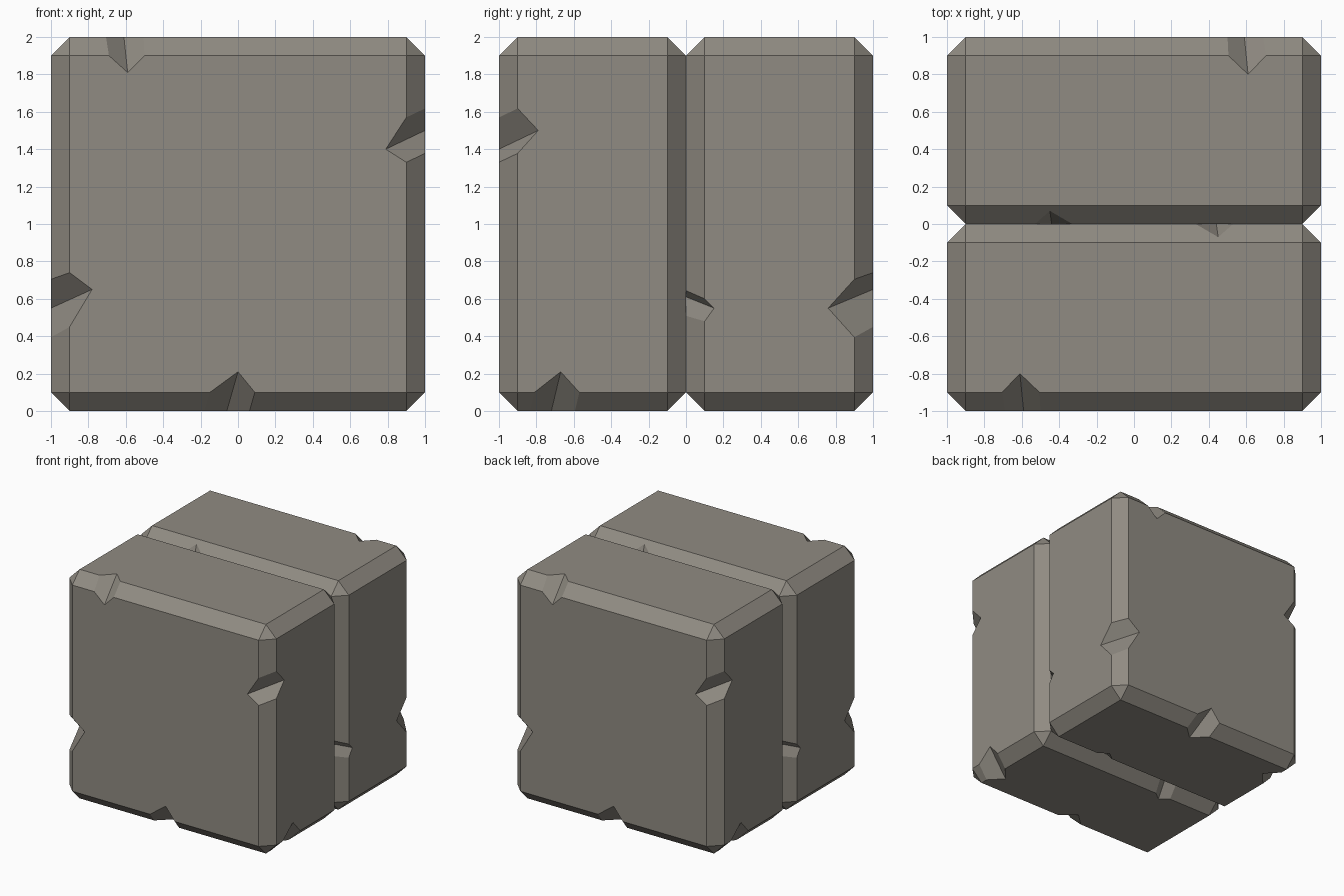
import bpy, bmesh
from math import pi
from mathutils import Vector, Matrix

if "Cube" in bpy.data.objects:
    bpy.data.objects.remove(bpy.data.objects["Cube"])

stone = bpy.data.materials.new("warm grey stone")
stone.diffuse_color = (0.28, 0.26, 0.225, 1)
stone.use_nodes = True
stone.node_tree.nodes["Principled BSDF"].inputs["Base Color"].default_value = stone.diffuse_color

CENTER, HALF = Vector((0, -0.5, 1)), Vector((1, 0.5, 1))
X, Y, Z = 0, 1, 2


def edge_point(n1, n2, a, b, s):
    """Point near a slab edge: a, b = depth below faces n1, n2; s = position along the edge."""
    p = Vector((0, 0, 0))
    for (axis, sign), depth in ((n1, a), (n2, b)):
        p[axis] = CENTER[axis] + sign * (HALF[axis] - depth)
    p[3 - n1[0] - n2[0]] = s
    return p


def chip_cutter(target, n1, n2, tip1, tip2, low, high):
    """Add a V-shaped wedge: tips are (a, b, s), low/high are lips on the bevel edge of face n1."""
    f, t = edge_point(n1, n2, *tip1), edge_point(n1, n2, *tip2)
    d = t - f
    pts = [f - d * 0.5, t + d * 0.5]
    for s in (low, high):
        v = edge_point(n1, n2, 0, 0.1, s) - f
        v -= d * (v.dot(d) / d.length_squared)
        pts += [p + v * 2 for p in pts[:2]]
    bm = bmesh.new()
    for p in pts:
        bm.verts.new(p)
    bmesh.ops.convex_hull(bm, input=bm.verts[:])
    bmesh.ops.recalc_face_normals(bm, faces=bm.faces[:])
    me = bpy.data.meshes.new("tmp")
    bm.to_mesh(me)
    bm.free()
    target.from_mesh(me)
    bpy.data.meshes.remove(me)


def make_object(name, bm):
    me = bpy.data.meshes.new(name)
    bm.to_mesh(me)
    bm.free()
    ob = bpy.data.objects.new(name, me)
    bpy.context.collection.objects.link(ob)
    return ob


# bevelled slab
bm = bmesh.new()
bmesh.ops.create_cube(bm, size=2, matrix=Matrix.Translation(CENTER) @ Matrix.Diagonal((*HALF, 1)))
bmesh.ops.bevel(bm, geom=bm.edges[:], offset=0.1, segments=1, affect='EDGES', profile=0.5)
slab = make_object("front_slab", bm)
slab.data.materials.append(stone)

# chips: two edge faces, tip on each face, lips
FRONT, INNER, RIGHT, LEFT = (Y, -1), (Y, 1), (X, 1), (X, -1)
TOP, BOTTOM = (Z, 1), (Z, -1)
chips = [
    (FRONT, TOP, (0, 0.19, -0.59), (0.2, 0, -0.61), -0.69, -0.50),
    (FRONT, RIGHT, (0, 0.21, 1.40), (0.21, 0, 1.50), 1.33, 1.57),
    (FRONT, LEFT, (0, 0.22, 0.65), (0.24, 0, 0.55), 0.45, 0.74),
    (FRONT, BOTTOM, (0, 0.21, 0.0), (0.21, 0, -0.06), -0.15, 0.09),
    (RIGHT, BOTTOM, (0, 0.21, -0.67), (0.21, 0, -0.72), -0.81, -0.57),
    (LEFT, INNER, (0, 0.15, 0.55), (0.16, 0, 0.61), 0.48, 0.60),
    (INNER, TOP, (0, 0.21, 0.44), (0.07, 0.03, 0.45), 0.33, 0.53),
    (INNER, BOTTOM, (0, 0.17, -0.36), (0.16, 0, -0.40), -0.46, -0.29),
]
bm = bmesh.new()
for c in chips:
    chip_cutter(bm, *c)
cutter = make_object("chip_cutter", bm)
cutter.hide_render = True

# carve the chips and bake the result
mod = slab.modifiers.new("chips", 'BOOLEAN')
mod.operation, mod.solver, mod.object = 'DIFFERENCE', 'EXACT', cutter
bpy.context.view_layer.objects.active = slab
slab.select_set(True)
bpy.ops.object.modifier_apply(modifier=mod.name)
bpy.data.objects.remove(cutter)

# the rear slab is the same one turned half way round
rear = bpy.data.objects.new("rear_slab", slab.data)
rear.rotation_euler.z = pi
bpy.context.collection.objects.link(rear)
